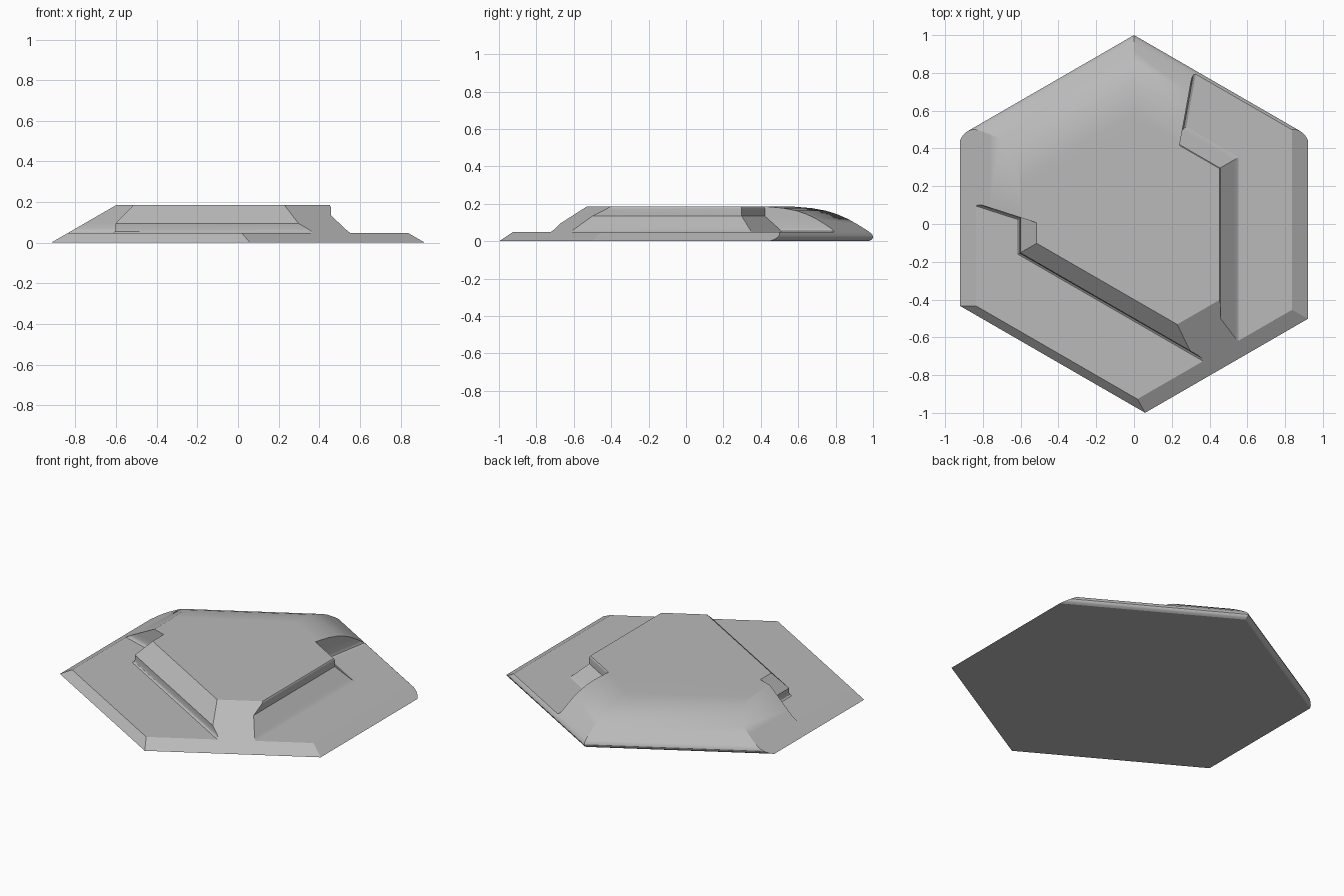
import bpy, bmesh, math

if "Cube" in bpy.data.objects:
    bpy.data.objects.remove(bpy.data.objects["Cube"])


def meet(a, b):
    """Intersection of two plan lines given as (nx, ny, c): nx*x + ny*y = c."""
    det = a[0] * b[1] - a[1] * b[0]
    return ((a[2] * b[1] - b[2] * a[1]) / det, (a[0] * b[2] - b[0] * a[2]) / det)


def line(p, q):
    """Line (nx, ny, c) through two plan points."""
    nx, ny = q[1] - p[1], p[0] - q[0]
    return (nx, ny, nx * p[0] + ny * p[1])


def loft(name, sections):
    """Solid skinned through (z, outline) sections."""
    bm = bmesh.new()
    rings = [[bm.verts.new((x, y, z)) for x, y in pts] for z, pts in sections]
    n = len(rings[0])
    for lo, hi in zip(rings, rings[1:]):
        for i in range(n):
            j = (i + 1) % n
            bm.faces.new((lo[i], lo[j], hi[j], hi[i]))
    bm.faces.new(rings[0][::-1])
    bm.faces.new(rings[-1])
    bmesh.ops.recalc_face_normals(bm, faces=bm.faces)
    me = bpy.data.meshes.new(name)
    bm.to_mesh(me)
    bm.free()
    ob = bpy.data.objects.new(name, me)
    bpy.context.collection.objects.link(ob)
    return ob


S = math.sqrt(3) / 2
RUN = 1 / math.tan(math.radians(30))
FLOOR = .048

# Hexagonal tile body: (normal, distance, run per unit height); None = rounded side
sides = [(.5, S, .866, None), (-.5, S, .866, None), (-1, 0, .92, RUN),
         (-.5, -S, .836, .88), (.5, -S, .895, RUN), (1, 0, .92, RUN)]
round_profile = [(0, .02), (.007, .008), (.015, .002), (.024, 0), (.036, .004),
                 (.046, .013), (.06, .03), (.09, .072), (.12, .118), (.145, .168),
                 (.163, .218), (.177, .285), (.185, .37)]
sections = []
for z, d in round_profile:
    ls = [(nx, ny, c - (d if run is None else z * run)) for nx, ny, c, run in sides]
    sections.append((z, [meet(ls[i], ls[(i + 1) % 6]) for i in range(6)]))
tile = loft("hex_tile", sections)

# Right recess: wall vertical above, sloped below; (z, wall offset, end shift)
sections = []
for z, o, e in [(FLOOR, .097, .018), (.055, .085, .006), (.07, .069, 0), (.135, 0, 0),
                (.174, 0, 0), (.181, -.003, 0), (.1855, -.006, 0), (.25, -.006, 0)]:
    wall = (1, 0, .457 + o)
    diagonal = (.5, S, .486 + o)
    end = line((.242 + e, .42), (.312 + e, .81))
    sections.append((z, [meet(wall, (0, 1, -1.5)), meet(wall, diagonal),
                         meet(diagonal, end), meet(end, (0, 1, 1.4)),
                         (1.5, 1.4), (1.5, -1.5)]))
right_cutter = loft("right_recess_cutter", sections)

# Front left recess: wall sloped above, vertical below
sections = []
for z, o, e in [(FLOOR, .1, .015), (.055, .091, .006), (.067, .087, 0),
                (.095, .087, 0), (.185, 0, 0), (.25, -.063, 0)]:
    step = (1, 0, -.515 - o)
    wall = (-.5, -S, .346 + o)
    end = line((-.83, .108 - e), (-.52, .008 - e))
    sections.append((z, [meet(end, (1, 0, -1.5)), meet(end, step), meet(step, wall),
                         meet(wall, (1, 0, 1.3)), (1.3, -2), (-1.5, -2)]))
left_cutter = loft("left_recess_cutter", sections)

# Carve the recesses
bpy.context.view_layer.objects.active = tile
tile.select_set(True)
for cutter in (right_cutter, left_cutter):
    cutter.hide_render = True
    mod = tile.modifiers.new("recess", 'BOOLEAN')
    mod.operation = 'DIFFERENCE'
    mod.solver = 'EXACT'
    mod.object = cutter
    bpy.ops.object.modifier_apply(modifier=mod.name)
    bpy.data.objects.remove(cutter)

# Soft shading on the rounded sides, sharp creases elsewhere, flat areas kept flat
bpy.ops.object.shade_smooth_by_angle(angle=math.radians(28))
weighted = tile.modifiers.new("flat_areas", 'WEIGHTED_NORMAL')
weighted.keep_sharp = True

# Mid grey surface
grey = bpy.data.materials.new("mid_grey")
grey.diffuse_color = (.49, .49, .49, 1)
grey.use_nodes = True
grey.node_tree.nodes["Principled BSDF"].inputs["Base Color"].default_value = grey.diffuse_color
tile.data.materials.clear()
tile.data.materials.append(grey)
